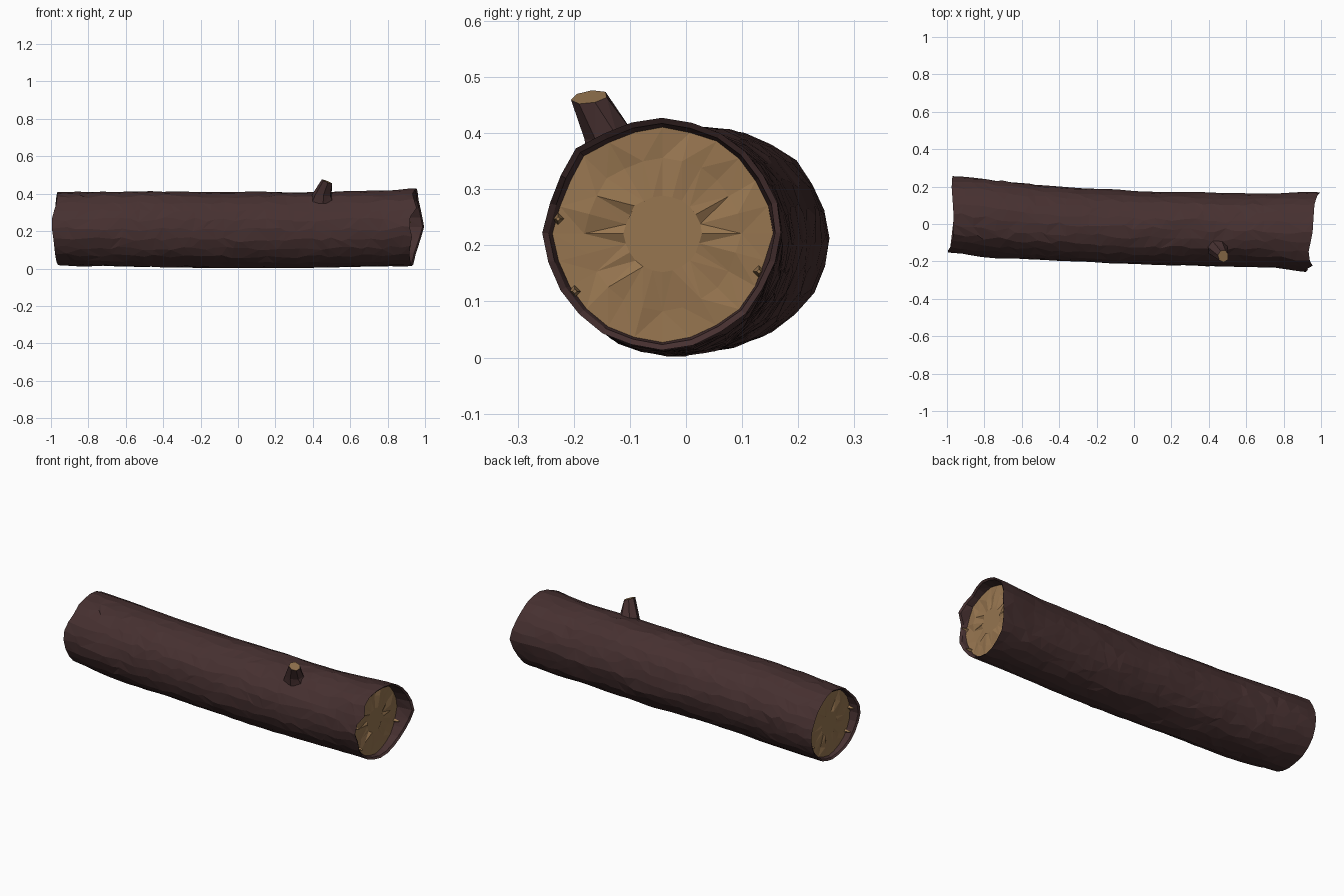
import bpy, bmesh, math, random
from mathutils import Vector, noise

if "Cube" in bpy.data.objects:
    bpy.data.objects.remove(bpy.data.objects["Cube"])

random.seed(4)
SIDES, RINGS = 24, 34


def material(name, rgb):
    m = bpy.data.materials.new(name)
    m.diffuse_color = (*rgb, 1)
    m.use_nodes = True
    m.node_tree.nodes["Principled BSDF"].inputs["Base Color"].default_value = m.diffuse_color
    return m


BARK = material("dark bark", (0.062, 0.030, 0.030))
WOOD = material("cut wood", (0.310, 0.180, 0.080))


def lerp_table(table, x):
    """Linear interpolation in rows of (x, values...)."""
    for a, b in zip(table, table[1:]):
        if x <= b[0]:
            f = max(0, (x - a[0]) / (b[0] - a[0]))
            return [p + (q - p) * f for p, q in zip(a[1:], b[1:])]
    return table[-1][1:]


# x, centre y, centre z, radius y, radius z
SPINE = [(-0.97, 0.052, 0.213, 0.203, 0.194), (-0.8, 0.033, 0.210, 0.210, 0.198),
         (-0.5, 0.005, 0.210, 0.200, 0.202), (0.0, -0.020, 0.207, 0.196, 0.203),
         (0.5, -0.034, 0.207, 0.196, 0.202), (0.75, -0.036, 0.212, 0.197, 0.202),
         (0.93, -0.043, 0.223, 0.210, 0.205)]

# ragged rim: angle (0 = +y, 90 = top), x of edge
RIGHT_RIM = [(0, 0.995), (45, 0.965), (90, 0.955), (125, 0.93), (150, 0.955), (170, 0.91),
             (195, 0.93), (220, 0.915), (270, 0.93), (315, 0.95), (360, 0.995)]
LEFT_RIM = [(0, -0.97), (45, -0.975), (90, -0.965), (135, -0.97), (170, -1.0),
            (200, -0.985), (235, -0.975), (270, -0.962), (310, -0.97), (360, -0.97)]


def point(x, deg, scale=1.0):
    cy, cz, ry, rz = lerp_table(SPINE, x)
    a = math.radians(deg)
    c, s = math.cos(a), math.sin(a)
    # long bark ridges, rougher on the lower and back sides
    rough = 0.030 + 0.022 * max(0, 0.5 * c - 0.5 * s)
    n = noise.noise(Vector((x * 2.2, c * 3.5, s * 3.5 + x)))
    n += 0.6 * noise.noise(Vector((x * 5 + 9, c * 7, s * 7)))
    r = scale * (1 + rough * n)
    return Vector((x, cy + ry * r * c, max(0.002, cz + rz * r * s)))


def finish(bm, name, mats):
    bmesh.ops.recalc_face_normals(bm, faces=bm.faces)
    me = bpy.data.meshes.new(name)
    bm.to_mesh(me)
    bm.free()
    for m in mats:
        me.materials.append(m)
    ob = bpy.data.objects.new(name, me)
    bpy.context.collection.objects.link(ob)
    return ob


def bridge(bm, a, b, mat=0):
    n = len(a)
    for i in range(n):
        j = (i + 1) % n
        q = [a[i], a[j], b[j], b[i]]
        # irregular triangulation for the chipped look
        tris = ((0, 1, 2), (0, 2, 3)) if random.random() < 0.5 else ((0, 1, 3), (1, 2, 3))
        for t in tris:
            bm.faces.new([q[k] for k in t]).material_index = mat


ANGLES = [360 * i / SIDES for i in range(SIDES)]

# log: bark tube, folded-in ragged rims and recessed sawn ends in one closed mesh
bm = bmesh.new()
rings = []
for k in range(RINGS + 1):
    t = k / RINGS
    ring = []
    for i, deg in enumerate(ANGLES):
        left, right = lerp_table(LEFT_RIM, deg)[0], lerp_table(RIGHT_RIM, deg)[0]
        x = -0.96 + 1.89 * t
        x += (left + 0.96) * max(0, 1 - t * 9) + (right - 0.93) * max(0, 1 - (1 - t) * 9)
        wob = 0
        if 0 < k < RINGS:
            x += random.uniform(-0.02, 0.02)
            wob = random.uniform(-3.5, 3.5)
        ring.append(bm.verts.new(point(x, deg + wob)))
    rings.append(ring)
for a, b in zip(rings, rings[1:]):
    bridge(bm, a, b)
for rim, sign, cap_x in ((rings[0], -1, -0.935), (rings[-1], 1, 0.895)):
    lip, seat = [], []
    for v, deg in zip(rim, ANGLES):
        lip.append(bm.verts.new(point(v.co.x - sign * 0.008, deg, 0.95)))
        seat.append(bm.verts.new(point(cap_x, deg, 0.925)))
    bridge(bm, rim, lip)
    bridge(bm, lip, seat)
    prev = seat
    for scale in (0.66, 0.33):
        cur = [bm.verts.new(point(cap_x + random.uniform(-0.007, 0.007), d, scale)) for d in ANGLES]
        bridge(bm, prev, cur, 1)
        prev = cur
    bm.faces.new(prev).material_index = 1
    # a few wood splinters left on the inside of the bark
    for deg in (172, 214, 338):
        p = point(cap_x + sign * 0.012, deg, 0.90)
        splinter = bmesh.ops.create_cone(bm, cap_ends=True, segments=4, radius1=0.012,
                                         radius2=0.004, depth=0.035)["verts"]
        for v in splinter:
            v.co = Vector((sign * v.co.z, v.co.y, v.co.x)) + p
            for f in v.link_faces:
                f.material_index = 1
finish(bm, "log", [BARK, WOOD])

# branch stub: flared base, slanted sawn tip
bm = bmesh.new()
N = 7
sections = [  # centre, half width x, half width y, slope of z along x
    ((0.450, -0.115, 0.355), 0.072, 0.060, 0.0),
    ((0.452, -0.135, 0.395), 0.054, 0.046, -0.1),
    ((0.478, -0.172, 0.464), 0.029, 0.033, -0.4)]
prev = None
for (cx, cy, cz), hx, hy, slope in sections:
    ring = []
    for i in range(N):
        a = math.tau * i / N + 0.3
        dx = hx * math.cos(a) * random.uniform(0.92, 1.08)
        dy = hy * math.sin(a)
        ring.append(bm.verts.new((cx + dx, cy + dy, cz + slope * dx + 0.12 * dy)))
    if prev:
        bridge(bm, prev, ring)
    else:
        bm.faces.new(ring)
    prev = ring
bm.faces.new(prev).material_index = 1
finish(bm, "branch_stub", [BARK, WOOD])
